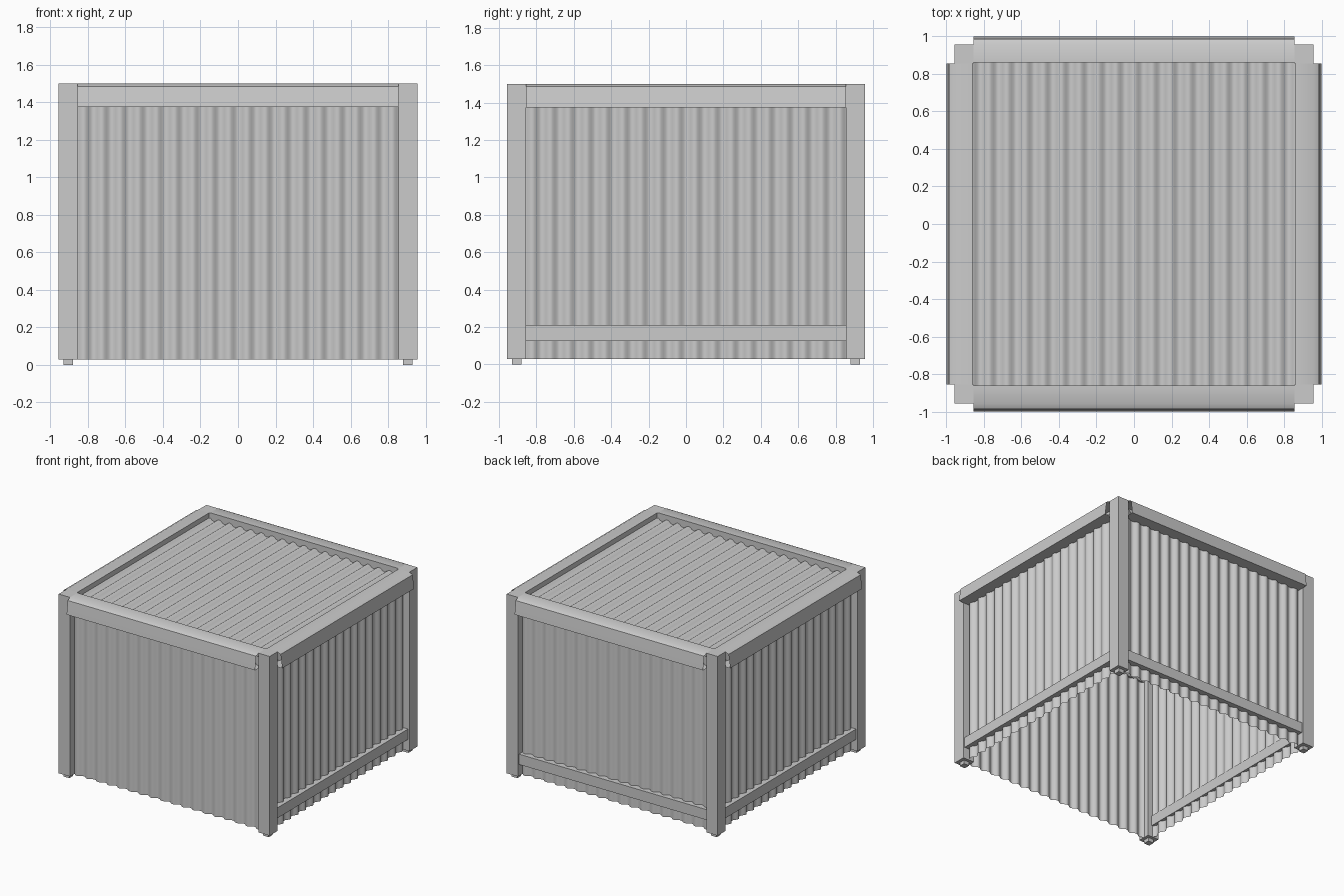
import bpy, bmesh, math
from mathutils import Matrix

if "Cube" in bpy.data.objects:
    bpy.data.objects.remove(bpy.data.objects["Cube"])

P = 0.855      # inner edge of the posts
OUT = 0.957    # outer edge of the posts
WALL = 0.905   # wall plane


def make(name, verts, faces, turn=0, smooth=None):
    me = bpy.data.meshes.new(name)
    me.from_pydata(verts, [], faces)
    me.transform(Matrix.Rotation(math.radians(turn), 4, 'Z'))
    bm = bmesh.new()
    bm.from_mesh(me)
    bmesh.ops.recalc_face_normals(bm, faces=bm.faces)
    bm.to_mesh(me)
    bm.free()
    ob = bpy.data.objects.new(name, me)
    bpy.context.collection.objects.link(ob)
    if smooth:
        bpy.ops.object.select_all(action='DESELECT')
        bpy.context.view_layer.objects.active = ob
        ob.select_set(True)
        bpy.ops.object.shade_smooth_by_angle(angle=math.radians(smooth))
    return ob


def box(name, x0, x1, y0, y1, z0, z1):
    v = [(x, y, z) for x in (x0, x1) for y in (y0, y1) for z in (z0, z1)]
    f = [(0, 1, 3, 2), (4, 6, 7, 5), (0, 4, 5, 1), (2, 3, 7, 6), (0, 2, 6, 4), (1, 5, 7, 3)]
    return make(name, v, f)


def rail(name, profile, turn, smooth=None):
    """Open-ended folded sheet along x; profile holds (distance out, z)."""
    n = len(profile)
    v = [(x, -d, z) for x in (-P, P) for d, z in profile]
    f = [(i, (i + 1) % n, n + (i + 1) % n, n + i) for i in range(n)]
    return make(name, v, f, turn, smooth)


def corrugated(name, half, place, turn=0, waves=18, steps=8, amp=0.012):
    """Wavy sheet; place(x, wave, end) gives the point at either end."""
    n = waves * steps
    v = []
    for i in range(n + 1):
        x = -half + 2 * half * i / n
        w = amp * math.cos(2 * math.pi * i / steps)
        v += [place(x, w, 0), place(x, w, 1)]
    f = [(2 * i, 2 * i + 2, 2 * i + 3, 2 * i + 1) for i in range(n)]
    return make(name, v, f, turn, 60)


# Bent top beam and plain lower rail cross-sections
beam = [(0.86, 1.5), (OUT, 1.5), (0.985, 1.485), (0.997, 1.40), (1.0, 1.375),
        (0.90, 1.375), (0.86, 1.42)]
low = [(0.89, 0.21), (0.945, 0.21), (0.945, 0.125), (0.89, 0.125)]

# Four sides: wall and top beam everywhere, lower rail on all but the front
for side, turn in (("front", 0), ("right", 90), ("back", 180), ("left", 270)):
    corrugated(side + "_wall", 0.87, lambda x, w, e: (x, -WALL + w, 1.45 if e else 0.03), turn)
    rail(side + "_top_beam", beam, turn, 40)
    if side != "front":
        rail(side + "_lower_rail", low, turn)

# Recessed corrugated roof, ridges running front to back
corrugated("roof", 0.87, lambda x, w, e: (x, 0.87 if e else -0.87, 1.45 + w))

# Corner posts with small feet
for sx, nx in ((-1, "left"), (1, "right")):
    for sy, ny in ((-1, "front"), (1, "back")):
        xs, ys = sorted((sx * P, sx * OUT)), sorted((sy * P, sy * OUT))
        box(f"{ny}_{nx}_post", *xs, *ys, 0.03, 1.5)
        cx, cy, h = sx * WALL, sy * WALL, 0.025
        box(f"{ny}_{nx}_foot", cx - h, cx + h, cy - h, cy + h, 0, 0.035)
